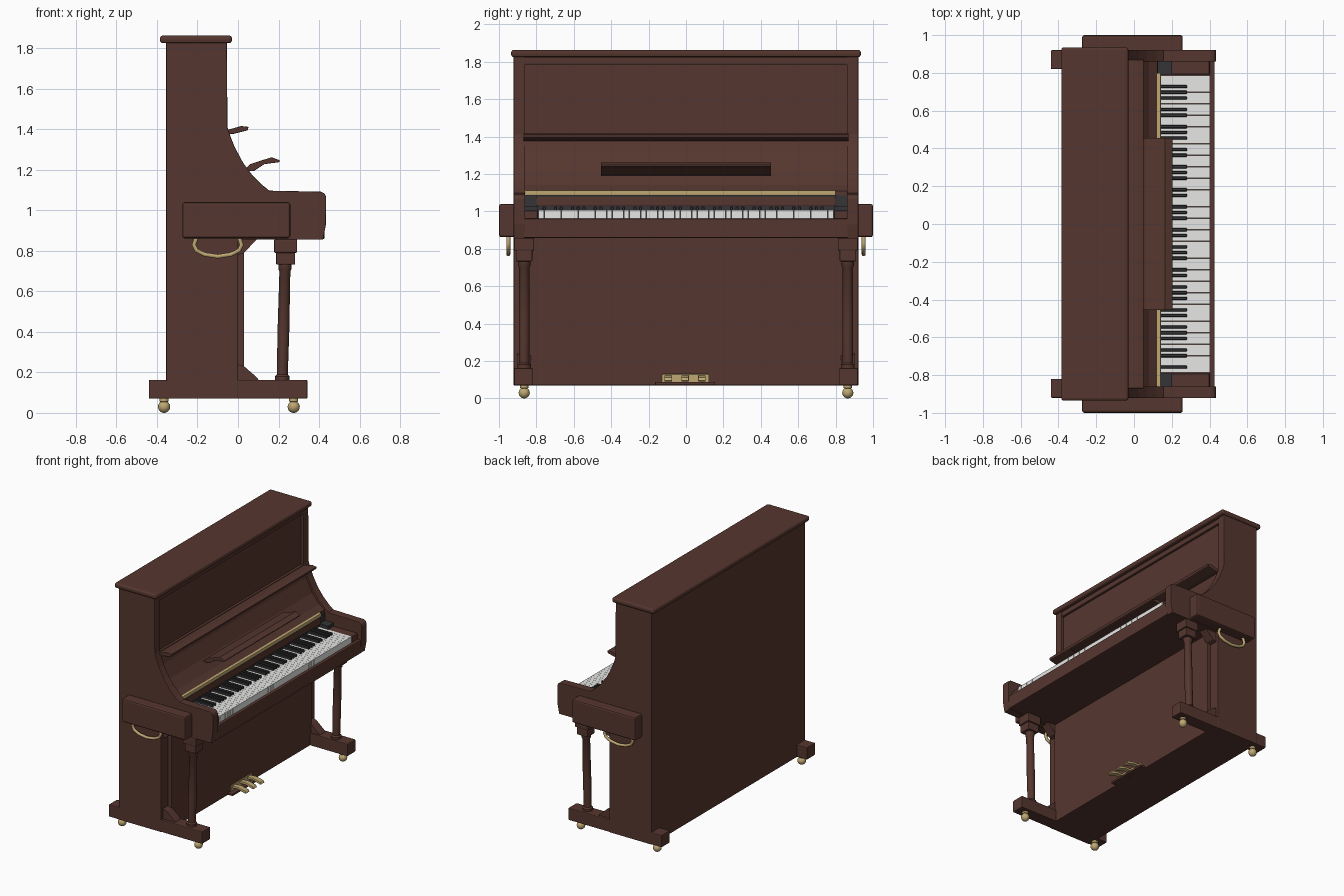
import bpy, bmesh, math
from mathutils import Vector

if "Cube" in bpy.data.objects:
    bpy.data.objects.remove(bpy.data.objects["Cube"])


def material(name, r, g, b):
    m = bpy.data.materials.new(name)
    m.diffuse_color = (r, g, b, 1)
    m.use_nodes = True
    m.node_tree.nodes["Principled BSDF"].inputs["Base Color"].default_value = m.diffuse_color
    return m


WOOD = material("brown wood", 0.092, 0.037, 0.028)
BRASS = material("brass", 0.52, 0.39, 0.17)
WHITE = material("ivory white", 0.80, 0.80, 0.79)
BLACK = material("key black", 0.035, 0.034, 0.037)


def finish(name, bm, mat, bevel=0, segments=2):
    bmesh.ops.recalc_face_normals(bm, faces=bm.faces)
    me = bpy.data.meshes.new(name)
    bm.to_mesh(me)
    bm.free()
    me.materials.append(mat)
    ob = bpy.data.objects.new(name, me)
    bpy.context.collection.objects.link(ob)
    if bevel:
        mod = ob.modifiers.new("bevel", 'BEVEL')
        mod.width, mod.segments = bevel, segments
        mod.limit_method, mod.angle_limit = 'ANGLE', math.radians(40)
    return ob


def smooth(ob):
    bpy.ops.object.select_all(action='DESELECT')
    ob.select_set(True)
    bpy.context.view_layer.objects.active = ob
    bpy.ops.object.shade_smooth_by_angle(angle=math.radians(40))


def add_box(bm, x, y, z):
    vs = bmesh.ops.create_cube(bm, size=1)["verts"]
    for v in vs:
        v.co = Vector([a + (b - a) * (c + 0.5) for (a, b), c in zip((x, y, z), v.co)])


def box(name, x, y, z, mat=WOOD, bevel=0, segments=2):
    bm = bmesh.new()
    add_box(bm, x, y, z)
    return finish(name, bm, mat, bevel, segments)


def extrude(name, pts, y0, y1, mat=WOOD, bevel=0):
    """Extrude an x/z outline along y."""
    bm = bmesh.new()
    f = bm.faces.new([bm.verts.new((x, y0, z)) for x, z in pts])
    new = bmesh.ops.extrude_face_region(bm, geom=[f])["geom"]
    for v in new:
        if isinstance(v, bmesh.types.BMVert):
            v.co.y = y1
    return finish(name, bm, mat, bevel)


def lathe(name, rings, x, y, mat, n=20, lean=0):
    """Stack of (radius, z) rings around a vertical axis that may lean in x."""
    bm = bmesh.new()
    loops = []
    for r, z in rings:
        cx = x + lean * (z - rings[0][1])
        loops.append([bm.verts.new((cx + r * math.cos(2 * math.pi * i / n),
                                    y + r * math.sin(2 * math.pi * i / n), z)) for i in range(n)])
    for a, b in zip(loops, loops[1:]):
        for i in range(n):
            bm.faces.new((a[i], a[(i + 1) % n], b[(i + 1) % n], b[i]))
    bm.faces.new(loops[0])
    bm.faces.new(loops[-1])
    ob = finish(name, bm, mat)
    smooth(ob)


def span(s, a, b):
    return tuple(sorted((s * a, s * b)))


# Case: lower and upper cabinet, panels, lid
box("lower_case", (-0.355, 0.0), (-0.87, 0.87), (0.07, 0.90))
box("lower_panel", (-0.02, 0.03), (-0.84, 0.84), (0.07, 0.88), bevel=0.004)
box("upper_case", (-0.355, -0.075), (-0.87, 0.87), (0.88, 1.82))
box("upper_rail", (-0.08, -0.058), (-0.87, 0.87), (1.785, 1.825), bevel=0.005)
box("lid", (-0.385, -0.03), (-0.935, 0.935), (1.825, 1.863), bevel=0.014, segments=3)

# Sloping music panel behind the keys
extrude("music_panel", [(-0.08, 1.40), (-0.055, 1.40), (-0.03, 1.31), (0.02, 1.21), (0.08, 1.14),
                        (0.125, 1.11), (0.125, 1.08), (-0.08, 1.08)], -0.87, 0.87)
extrude("upper_shelf", [(-0.07, 1.375), (-0.02, 1.378), (0.048, 1.395), (0.052, 1.412),
                        (0.015, 1.416), (-0.07, 1.392)], -0.87, 0.87, bevel=0.003)
extrude("music_ledge", [(0.02, 1.19), (0.08, 1.195), (0.13, 1.228), (0.205, 1.238), (0.205, 1.248),
                        (0.165, 1.262), (0.06, 1.228)], -0.455, 0.455, bevel=0.003)

# Keybed, front rail and parts around the keys
box("keybed", (-0.02, 0.41), (-0.87, 0.87), (0.858, 0.955))
box("front_rail", (0.40, 0.427), (-0.87, 0.87), (0.858, 0.962), bevel=0.006)
box("key_backing", (0.05, 0.128), (-0.865, 0.865), (0.95, 1.085), BLACK)
box("fallboard_lip", (0.08, 0.138), (-0.80, 0.80), (1.028, 1.078), bevel=0.005)
box("brass_strip", (0.09, 0.142), (-0.865, 0.80), (1.085, 1.112), BRASS, bevel=0.004)

# Mirrored parts on both ends
side = [(-0.355, 0.07), (0.0, 0.07), (0.0, 0.855), (0.42, 0.855), (0.434, 0.93), (0.435, 1.065),
        (0.428, 1.083), (0.41, 1.092), (0.155, 1.097), (0.12, 1.125), (0.07, 1.175), (0.025, 1.235),
        (-0.015, 1.31), (-0.035, 1.36), (-0.052, 1.41), (-0.055, 1.83), (-0.355, 1.83)]
for s, tag in ((-1, "left"), (1, "right")):
    extrude(tag + "_side", side, s * 0.86, s * 0.922, bevel=0.004)
    box(tag + "_key_block", (0.19, 0.40), span(s, 0.792, 0.865), (0.95, 1.005), bevel=0.006)
    box(tag + "_key_end", (0.12, 0.20), span(s, 0.792, 0.862), (0.95, 1.03), BLACK)

    # Side block with bail handle
    box(tag + "_side_block", (-0.275, 0.258), span(s, 0.91, 1.0), (0.862, 1.04), bevel=0.012)
    cu = bpy.data.curves.new(tag + "_handle", 'CURVE')
    cu.dimensions = '3D'
    cu.bevel_depth, cu.bevel_resolution, cu.use_fill_caps = 0.011, 3, True
    path = [(-0.205, 0.865), (-0.218, 0.83), (-0.205, 0.802), (-0.165, 0.782), (-0.10, 0.772),
            (-0.035, 0.782), (0.005, 0.802), (0.018, 0.83), (0.005, 0.865)]
    sp = cu.splines.new('POLY')
    sp.points.add(len(path) - 1)
    for p, (x, z) in zip(sp.points, path):
        p.co = (x, s * 0.95, z, 1)
    sp.use_smooth = True
    cu.materials.append(BRASS)
    bpy.context.collection.objects.link(bpy.data.objects.new(tag + "_handle", cu))

    # Foot, column, capital and braces
    box(tag + "_foot", (-0.44, 0.343), span(s, 0.82, 0.92), (0.07, 0.163), bevel=0.006)
    lathe(tag + "_column", [(0.036, 0.16), (0.036, 0.18), (0.027, 0.19), (0.029, 0.40), (0.027, 0.70),
                            (0.033, 0.71), (0.033, 0.735)], 0.218, s * 0.865, WOOD, lean=0.025)
    box(tag + "_capital", (0.188, 0.282), span(s, 0.822, 0.91), (0.732, 0.80), bevel=0.006)
    box(tag + "_capital_top", (0.178, 0.292), span(s, 0.812, 0.918), (0.79, 0.858), bevel=0.006)
    extrude(tag + "_lower_brace", [(0, 0.16), (0.105, 0.16), (0.09, 0.178), (0.03, 0.23), (0, 0.24)],
            s * 0.83, s * 0.90)
    extrude(tag + "_upper_brace", [(0, 0.86), (0.095, 0.86), (0.03, 0.79), (0, 0.78)],
            s * 0.83, s * 0.90)

    # Casters
    for x, end in ((-0.365, "back"), (0.275, "front")):
        r = 0.03
        ball = [(max(0.003, r * math.sin(math.pi * i / 10)), r - r * math.cos(math.pi * i / 10))
                for i in range(9)]
        lathe(f"{tag}_{end}_caster", ball + [(0.022, 0.056), (0.022, 0.073)], x, s * 0.865, BRASS, n=16)

# Keys: 52 white, 36 black in the usual octave order starting on A
w = 1.576 / 52
whites, blacks = bmesh.new(), bmesh.new()
for i in range(52):
    y = -0.788 + i * w
    add_box(whites, (0.125, 0.402), (y + 0.0006, y + w - 0.0006), (0.95, 1.008))
    if i % 7 in (0, 2, 3, 5, 6) and i < 51:
        add_box(blacks, (0.125, 0.28), (y + w - 0.0085, y + w + 0.0085), (1.0, 1.026))
finish("white_keys", whites, WHITE)
finish("black_keys", blacks, BLACK, bevel=0.003, segments=1)

# Pedals on a small wooden base
box("pedal_base", (0.02, 0.07), (-0.165, 0.155), (0.072, 0.088), bevel=0.003)
box("pedal_plate", (0.02, 0.036), (-0.13, 0.12), (0.085, 0.13), BRASS, bevel=0.003)
for i, y in enumerate((-0.095, -0.005, 0.085)):
    extrude(f"pedal_{i + 1}", [(0.03, 0.105), (0.08, 0.108), (0.14, 0.09), (0.15, 0.096), (0.14, 0.112),
                               (0.08, 0.124), (0.03, 0.122)], y - 0.02, y + 0.02, BRASS, bevel=0.003)
